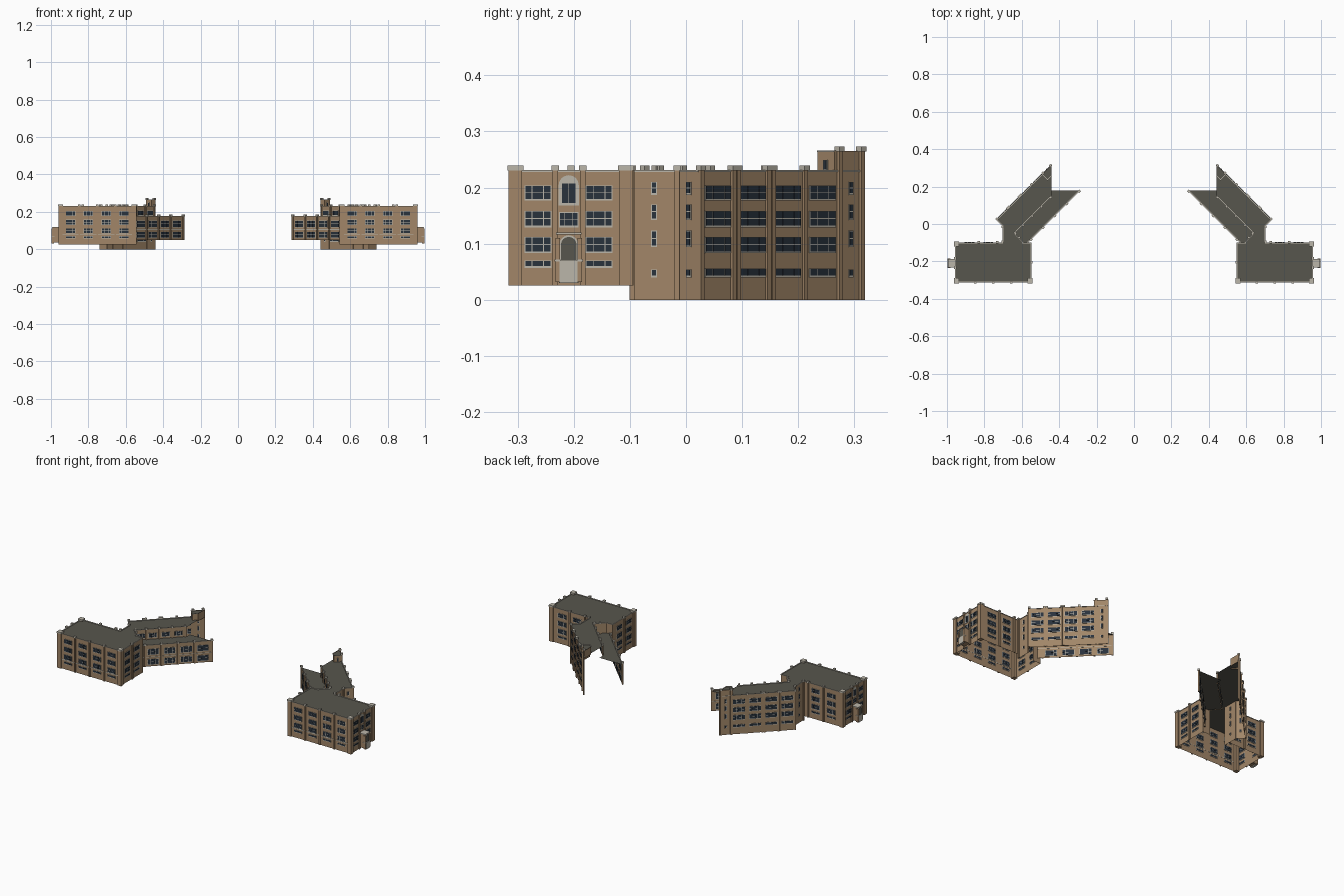
import bpy, bmesh, math
from mathutils import Vector

cube = bpy.data.objects.get("Cube")
if cube:
    bpy.data.objects.remove(cube, do_unlink=True)


def material(name, rgb):
    m = bpy.data.materials.new(name)
    m.use_nodes = True
    m.diffuse_color = (*rgb, 1)
    m.node_tree.nodes["Principled BSDF"].inputs["Base Color"].default_value = (*rgb, 1)
    return m


brick = material("tan brick", (0.36, 0.24, 0.14))
stone = material("pale stone", (0.50, 0.47, 0.40))
glass = material("dark glass", (0.022, 0.032, 0.046))
slate = material("grey roof", (0.095, 0.092, 0.075))

# One mesh per kind of part; each is mirrored to the other wing at the end
looks = {"walls": brick, "pilasters": brick, "porch": brick, "tower": brick,
         "stone_caps": stone, "stone_trim": stone, "window_frames": stone,
         "window_panes": glass, "roofs": slate, "porch_arch": slate}
parts = {name: bmesh.new() for name in looks}


def sheet(part, points):
    bm = parts[part]
    bm.faces.new([bm.verts.new(p) for p in points])


def prism(part, low, high):
    bm = parts[part]
    a = [bm.verts.new(p) for p in low]
    b = [bm.verts.new(p) for p in high]
    n = len(a)
    faces = [bm.faces.new(a), bm.faces.new(b[::-1])]
    for i in range(n):
        j = (i + 1) % n
        faces.append(bm.faces.new((a[j], a[i], b[i], b[j])))
    bmesh.ops.recalc_face_normals(bm, faces=faces)


class Wall:
    """A vertical sheet from p to q, seen with its outside to the right."""

    def __init__(self, p, q, base, top, coping=True):
        self.p = Vector((*p, 0))
        d = Vector((*q, 0)) - self.p
        self.length, self.t = d.length, d.normalized()
        self.n = Vector((self.t.y, -self.t.x, 0))
        self.base, self.top = base, top
        L = self.length
        sheet("walls", [self.at(0, base), self.at(L, base), self.at(L, top), self.at(0, top)])
        if coping:
            self.box("stone_trim", 0, L, top - 0.002, top + 0.001, -0.003, 0.002)

    def at(self, u, z, d=0):
        v = self.p + self.t * u + self.n * d
        return (v.x, v.y, z)

    def solid(self, part, outline, d0, d1):
        prism(part, [self.at(u, z, d0) for u, z in outline], [self.at(u, z, d1) for u, z in outline])

    def box(self, part, u0, u1, z0, z1, d0, d1):
        self.solid(part, [(u0, z0), (u1, z0), (u1, z1), (u0, z1)], d0, d1)

    def arch(self, part, u, z0, z1, w, d0, d1):
        r = w / 2
        curve = [(u + r * math.cos(k * math.pi / 8), z1 - r + r * math.sin(k * math.pi / 8)) for k in range(9)]
        self.solid(part, [(u - r, z0), (u + r, z0)] + curve, d0, d1)

    def window(self, u, z0, z1, w, columns=(1, 1.7, 1), rows=2):
        # Pale frame with dark panes standing just proud on both sides
        bar = 0.0016
        self.box("window_frames", u - w / 2, u + w / 2, z0 - 0.003, z1 + 0.001, -0.002, 0.002)
        unit = (w - bar * (len(columns) + 1)) / sum(columns)
        high = (z1 - z0 - bar * (rows - 1)) / rows
        left = u - w / 2 + bar
        for c in columns:
            for r in range(rows):
                z = z0 + r * (high + bar)
                self.box("window_panes", left, left + c * unit, z, z + high, -0.003, 0.003)
            left += c * unit + bar

    def bays(self, us, levels, w, columns=(1, 1.7, 1)):
        for u in us:
            for z0, z1 in levels:
                self.window(u, z0, z1, w, columns, 2 if z1 - z0 > 0.015 else 1)

    def pilasters(self, us, w=0.009, top=None):
        top = top or self.top
        for u in us:
            self.box("pilasters", u - w / 2, u + w / 2, self.base, top, -0.001, 0.006)
            self.box("stone_caps", u - w / 2 - 0.002, u + w / 2 + 0.002, top, top + 0.009, -0.005, 0.008)


TOP, GROUND = 0.23, 0.025
main_levels = [(0.060, 0.069), (0.086, 0.111), (0.132, 0.157), (0.180, 0.203)]
wing_levels = [(0.043, 0.055)] + main_levels[1:]
slot_levels = [(0.043, 0.053), (0.097, 0.122), (0.145, 0.169), (0.190, 0.209)]

# Main block
front = Wall((0.55, -0.31), (0.955, -0.31), GROUND, TOP)
front.bays([0.06, 0.155, 0.25, 0.345], main_levels, 0.05)
front.pilasters([0.107, 0.203, 0.298])
front.box("stone_trim", 0, front.length, 0.078, 0.082, -0.001, 0.0015)

end = Wall((0.955, -0.31), (0.955, -0.10), GROUND, TOP)
end.bays([0.046, 0.155], main_levels, 0.048)
end.pilasters([0.077, 0.126])
end.arch("window_frames", 0.101, 0.168, 0.222, 0.036, -0.002, 0.002)
end.window(0.101, 0.172, 0.207, 0.027, (1, 1), 1)
end.window(0.101, 0.132, 0.155, 0.034)

back = Wall((0.955, -0.10), (0.70, -0.10), GROUND, TOP)
back.bays([0.075, 0.175], main_levels, 0.055)
back.pilasters([0.125, 0.225])

inner_end = Wall((0.55, -0.10), (0.55, -0.31), GROUND, TOP)
inner_end.bays([0.06, 0.15], main_levels, 0.05)
inner_end.pilasters([0.105])
Wall((0.60, -0.10), (0.55, -0.10), GROUND, TOP)

# Corner piers of the main block
for x, y in ((0.556, -0.304), (0.949, -0.304), (0.949, -0.107)):
    for part, r, z0, z1 in (("pilasters", 0.012, GROUND, TOP), ("stone_caps", 0.014, TOP, TOP + 0.009)):
        ring = [(x - r, y - r), (x + r, y - r), (x + r, y + r), (x - r, y + r)]
        prism(part, [(*c, z0) for c in ring], [(*c, z1) for c in ring])

# Porch with arched doorway
end.box("porch", 0.080, 0.122, 0.035, 0.116, 0, 0.036)
end.box("stone_trim", 0.078, 0.124, 0.116, 0.120, 0, 0.040)
for u in (0.081, 0.121):
    end.box("porch", u - 0.004, u + 0.004, 0.032, 0.110, 0.028, 0.041)
    end.box("stone_caps", u - 0.005, u + 0.005, 0.068, 0.072, 0.027, 0.042)
end.arch("stone_trim", 0.101, 0.030, 0.115, 0.034, 0.030, 0.038)
end.arch("porch_arch", 0.101, 0.070, 0.112, 0.028, 0.030, 0.0395)
end.box("stone_trim", 0.085, 0.117, 0.030, 0.070, 0.030, 0.042)

# Link and slanted corner
link = Wall((0.70, -0.10), (0.70, -0.012), 0, TOP)
link.bays([0.043], slot_levels, 0.010, (1,))
link.pilasters([0.004, 0.084])
slant = Wall((0.70, -0.012), (0.735, 0.023), 0, TOP)
slant.bays([0.025], slot_levels, 0.012, (1,))

# Tall diagonal wing: outer wall, set-back inner wall
outer = Wall((0.735, 0.023), (0.44, 0.318), 0, TOP)
step = 0.0877
outer.bays([0.047 + i * step for i in range(4)], wing_levels, 0.066)
outer.bays([0.382], slot_levels, 0.011, (1,))
outer.pilasters([0.004, 0.084, 0.096, 0.172, 0.184, 0.265])
outer.pilasters([0.353, 0.408], top=0.264)

upper = Wall((0.44, 0.15), (0.64, -0.05), 0.168, TOP)
upper.bays([0.045, 0.115, 0.185, 0.25], [(0.182, 0.205)], 0.045)
upper.pilasters([0.01, 0.08, 0.15, 0.22, 0.278], w=0.007)
jog = Wall((0.64, -0.05), (0.59, -0.10), 0.168, TOP)
jog.pilasters([0.006, 0.035], w=0.007)

# Low gallery along the inner side
low = Wall((0.29, 0.18), (0.57, -0.10), 0.05, 0.176)
low.bays([0.055 + i * 0.09 for i in range(4)], [(0.062, 0.092), (0.120, 0.152)], 0.062)
low.pilasters([0.006, 0.10, 0.19, 0.28, 0.37])
low.box("stone_trim", 0, low.length, 0.104, 0.107, -0.001, 0.0015)

# End turret rising over the outer wall
turret = [(0.493, 0.265), (0.44, 0.318), (0.44, 0.257), (0.4625, 0.2345)]
for i, p in enumerate(turret):
    q = turret[(i + 1) % 4]
    sheet("tower", [(*p, 0.22), (*q, 0.22), (*q, 0.265), (*p, 0.265)])
sheet("roofs", [(*p, 0.262) for p in turret])
side = Wall(turret[3], turret[0], 0.22, 0.265)
side.window(0.021, 0.232, 0.248, 0.010, (1,), 1)
Wall(turret[2], turret[3], 0.22, 0.265)

# Flat roofs
sheet("roofs", [(x, y, 0.227) for x, y in ((0.55, -0.31), (0.955, -0.31), (0.955, -0.10), (0.55, -0.10))])
sheet("roofs", [(x, y, 0.227) for x, y in (
    (0.59, -0.10), (0.70, -0.10), (0.70, -0.012), (0.735, 0.023), (0.44, 0.318), (0.44, 0.15),
    (0.64, -0.05))])
sheet("roofs", [(x, y, 0.170) for x, y in (
    (0.57, -0.10), (0.59, -0.10), (0.64, -0.05), (0.44, 0.15), (0.44, 0.18), (0.29, 0.18))])

# Make both wings
for sign, label in ((1, "left"), (-1, "right")):
    for name, bm in parts.items():
        copy = bm.copy()
        if sign < 0:
            for v in copy.verts:
                v.co.x = -v.co.x
            bmesh.ops.reverse_faces(copy, faces=copy.faces)
        mesh = bpy.data.meshes.new(f"{label}_{name}")
        copy.to_mesh(mesh)
        copy.free()
        mesh.materials.append(looks[name])
        bpy.context.collection.objects.link(bpy.data.objects.new(mesh.name, mesh))
for bm in parts.values():
    bm.free()
